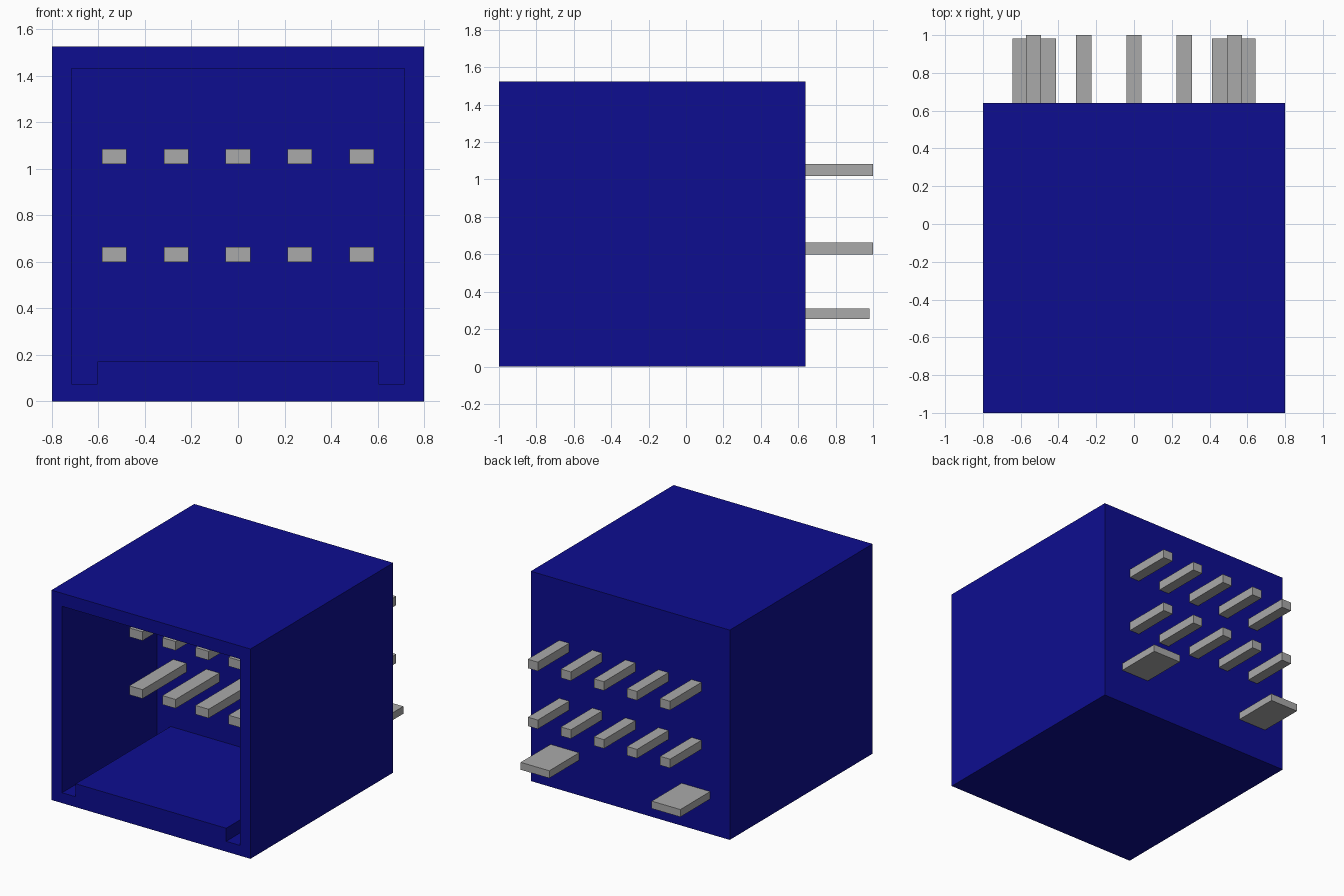
import bpy
import bmesh

if "Cube" in bpy.data.objects:
    bpy.data.objects.remove(bpy.data.objects["Cube"], do_unlink=True)


def make_material(name, color):
    mat = bpy.data.materials.new(name)
    mat.use_nodes = True
    mat.diffuse_color = color
    mat.node_tree.nodes["Principled BSDF"].inputs["Base Color"].default_value = color
    return mat


BLUE = make_material("housing blue", (0.004, 0.004, 0.28, 1))
GREY = make_material("pin grey", (0.4, 0.4, 0.4, 1))

FRONT, BACK, WALL = -1.0, 0.64, 0.09   # body ends and cavity back wall


def finish(bm, name, mat):
    bmesh.ops.recalc_face_normals(bm, faces=bm.faces)
    mesh = bpy.data.meshes.new(name)
    bm.to_mesh(mesh)
    bm.free()
    mesh.materials.append(mat)
    obj = bpy.data.objects.new(name, mesh)
    bpy.context.collection.objects.link(obj)
    return obj


def box(name, mat, x, y, z):
    """Box from (min, max) ranges on each axis."""
    bm = bmesh.new()
    bmesh.ops.create_cube(bm, size=1)
    for v in bm.verts:
        v.co = [r[0] if c < 0 else r[1] for c, r in zip(v.co, (x, y, z))]
    return finish(bm, name, mat)


def tube(bm, profile, depth):
    """Sweep a closed profile back from the front, cap its end, return the front edges."""
    rings = [[bm.verts.new((x, y, z)) for x, z in profile] for y in (FRONT, depth)]
    n = len(profile)
    for i in range(n):
        j = (i + 1) % n
        bm.faces.new((rings[0][i], rings[0][j], rings[1][j], rings[1][i]))
    bm.faces.new(rings[1])
    return [bm.edges.get((rings[0][i], rings[0][(i + 1) % n])) for i in range(n)]


# Housing: solid block with an open front cavity and two floor grooves
bm = bmesh.new()
outer = [(-0.8, 0), (0.8, 0), (0.8, 1.525), (-0.8, 1.525)]
half = [(0.605, 0.17), (0.605, 0.075), (0.715, 0.075), (0.715, 1.43)]
cavity = half + [(-x, z) for x, z in reversed(half)]
rim = tube(bm, outer, BACK) + tube(bm, cavity, WALL)
bmesh.ops.triangle_fill(bm, use_beauty=True, edges=rim, normal=(0, -1, 0))
finish(bm, "housing", BLUE)

# Two rows of contacts: wide blades in the cavity, narrow pins at the back
for row, z in (("lower", (0.598, 0.663)), ("upper", (1.019, 1.084))):
    for i in range(5):
        x = (i - 2) * 0.266
        box(f"{row}_blade_{i + 1}", GREY, (x - 0.053, x + 0.053), (-0.413, WALL), z)
        box(f"{row}_pin_{i + 1}", GREY, (x - 0.04, x + 0.04), (BACK, 1.0), z)

# Mounting tabs at the back
for side, s in (("left", 1), ("right", -1)):
    x = sorted((s * 0.412, s * 0.642))
    box(f"{side}_mounting_tab", GREY, x, (BACK, 0.982), (0.255, 0.309))
